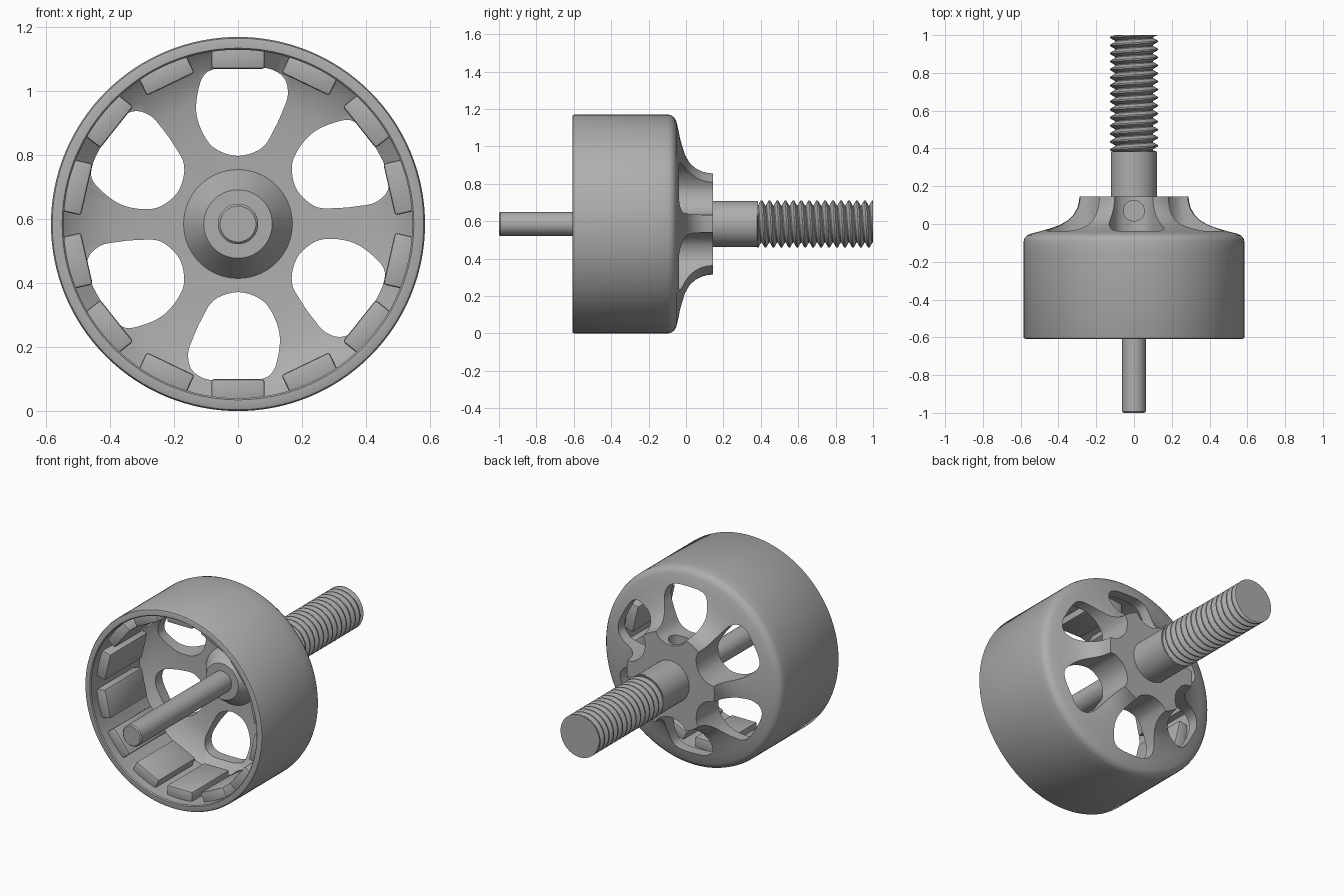
import bpy, bmesh, math
from mathutils import Matrix, Vector

cube = bpy.data.objects.get("Cube")
if cube:
    bpy.data.objects.remove(cube, do_unlink=True)

AXIS_Z = 0.585          # height of the rotation axis, which runs along y
TAU = math.tau

grey = bpy.data.materials.new("metal grey")
grey.use_nodes = True
grey.diffuse_color = (0.42, 0.42, 0.42, 1)
grey.node_tree.nodes["Principled BSDF"].inputs["Base Color"].default_value = grey.diffuse_color


def place(r, a, y):
    """Point at radius r and angle a around the axis."""
    return Vector((r * math.sin(a), y, AXIS_Z + r * math.cos(a)))


def finish(bm, name, material=grey):
    bmesh.ops.recalc_face_normals(bm, faces=bm.faces)
    mesh = bpy.data.meshes.new(name)
    bm.to_mesh(mesh)
    bm.free()
    obj = bpy.data.objects.new(name, mesh)
    bpy.context.collection.objects.link(obj)
    mesh.materials.append(material)
    return obj


def smooth(obj, angle=35):
    bpy.ops.object.select_all(action='DESELECT')
    obj.select_set(True)
    bpy.context.view_layer.objects.active = obj
    bpy.ops.object.shade_smooth_by_angle(angle=math.radians(angle))


def revolve(name, profile, closed=False, segs=96):
    """Turn an (r, y) profile; closed joins its ends, otherwise ends are capped."""
    bm = bmesh.new()
    rings = [[bm.verts.new(place(r, TAU * i / segs, y)) for i in range(segs)]
             for r, y in profile]
    pairs = list(zip(rings, rings[1:]))
    if closed:
        pairs.append((rings[-1], rings[0]))
    else:
        bm.faces.new(rings[0])
        bm.faces.new(rings[-1])
    for a, b in pairs:
        for i in range(segs):
            j = (i + 1) % segs
            bm.faces.new((a[i], a[j], b[j], b[i]))
    return finish(bm, name)


def closed_spline(pts, steps=5):
    """Smooth closed curve through the points."""
    out, n = [], len(pts)
    for i in range(n):
        p0, p1, p2, p3 = (Vector(pts[(i + k) % n]) for k in (-1, 0, 1, 2))
        for s in range(steps):
            t = s / steps
            out.append(0.5 * (2 * p1 + (p2 - p0) * t + (2 * p0 - 5 * p1 + 4 * p2 - p3) * t * t
                              + (3 * p1 - p0 - 3 * p2 + p3) * t ** 3))
    return out


def cut(obj, cutter):
    mod = obj.modifiers.new("cut", 'BOOLEAN')
    mod.operation, mod.solver, mod.object = 'DIFFERENCE', 'EXACT', cutter
    bpy.ops.object.select_all(action='DESELECT')
    obj.select_set(True)
    bpy.context.view_layer.objects.active = obj
    bpy.ops.object.modifier_apply(modifier=mod.name)
    bpy.data.objects.remove(cutter, do_unlink=True)


# Outer ring
smooth(revolve("outer_ring", [
    (0.545, -0.15), (0.545, -0.602), (0.55, -0.608), (0.573, -0.608),
    (0.581, -0.605), (0.585, -0.597), (0.585, -0.15)], closed=True, segs=128))

# Bell with flared hub: solid body of revolution
bell = revolve("bell", [
    (0.107, -0.15), (0.17, -0.06), (0.30, -0.065), (0.40, -0.075), (0.49, -0.10),
    (0.545, -0.15), (0.585, -0.15), (0.585, -0.095), (0.58, -0.077), (0.568, -0.062),
    (0.55, -0.052), (0.50, -0.04), (0.44, -0.022), (0.39, -0.004), (0.35, 0.02),
    (0.32, 0.05), (0.30, 0.085), (0.292, 0.115), (0.288, 0.145)], segs=128)

# Six swept windows through the bell
outline = closed_spline([
    (0, 0.213), (-0.07, 0.235), (-0.108, 0.28), (-0.13, 0.345), (-0.126, 0.41),
    (-0.106, 0.466), (-0.06, 0.488), (0.02, 0.492), (0.10, 0.485), (0.145, 0.455),
    (0.156, 0.405), (0.14, 0.355), (0.115, 0.3), (0.075, 0.238)])
bm = bmesh.new()
for k in range(6):
    turn = Matrix.Rotation(TAU * k / 6, 3, 'Y')
    ends = [[bm.verts.new(turn @ Vector((p.x, y, p.y)) + Vector((0, 0, AXIS_Z)))
             for p in outline] for y in (-0.3, 0.3)]
    bm.faces.new(ends[0])
    bm.faces.new(ends[1])
    for i in range(len(outline)):
        j = (i + 1) % len(outline)
        bm.faces.new((ends[0][i], ends[0][j], ends[1][j], ends[1][i]))
cut(bell, finish(bm, "window_cutter"))

# Set screw hole in the top of the hub
bm = bmesh.new()
bmesh.ops.create_cone(bm, cap_ends=True, segments=32, radius1=0.055, radius2=0.055, depth=0.25,
                      matrix=Matrix.Translation((0, 0.07, AXIS_Z + 0.19)))
cut(bell, finish(bm, "screw_hole_cutter"))
smooth(bell)

# Magnets around the inside of the ring
for k in range(14):
    bm = bmesh.new()
    bmesh.ops.create_cube(bm, size=1, matrix=Matrix.Diagonal((0.166, 0.35, 0.073, 1)))
    bmesh.ops.bevel(bm, geom=bm.edges[:], offset=0.008, segments=2, affect='EDGES', profile=0.5)
    bmesh.ops.translate(bm, verts=bm.verts, vec=(0, -0.375, 0.5215))
    bmesh.ops.rotate(bm, verts=bm.verts, matrix=Matrix.Rotation(TAU * k / 14, 3, 'Y'))
    bmesh.ops.translate(bm, verts=bm.verts, vec=(0, 0, AXIS_Z))
    smooth(finish(bm, f"magnet_{k + 1}"))

# Motor shaft
smooth(revolve("shaft", [(0.056, -1), (0.063, -0.993), (0.063, 0.12)], segs=48))

# Plain shank of the mounting bolt, with a core inside the thread
smooth(revolve("bolt_shank", [(0.123, 0.14), (0.123, 0.385), (0.1, 0.385), (0.1, 1)], segs=64))

# Helical thread
PITCH, START, END, SEGS = 0.0425, 0.38, 1.0, 64
tooth = [(0.0, 0.1), (0.12, 0.1), (0.47, 0.126), (0.65, 0.126)]   # pitch fraction, radius
bm = bmesh.new()
rows = []
for turn in range(-1, int((END - START) / PITCH) + 2):
    for frac, r in tooth:
        rows.append([bm.verts.new(place(r, TAU * i / SEGS, min(END, max(
            START, START + PITCH * (turn + frac + i / SEGS))))) for i in range(SEGS + 1)])
for a, b in zip(rows, rows[1:]):
    for i in range(SEGS):
        bm.faces.new((a[i], a[i + 1], b[i + 1], b[i]))
bmesh.ops.remove_doubles(bm, verts=bm.verts, dist=0.00001)
bmesh.ops.dissolve_degenerate(bm, edges=bm.edges, dist=0.00001)
smooth(finish(bm, "bolt_thread"), 30)
